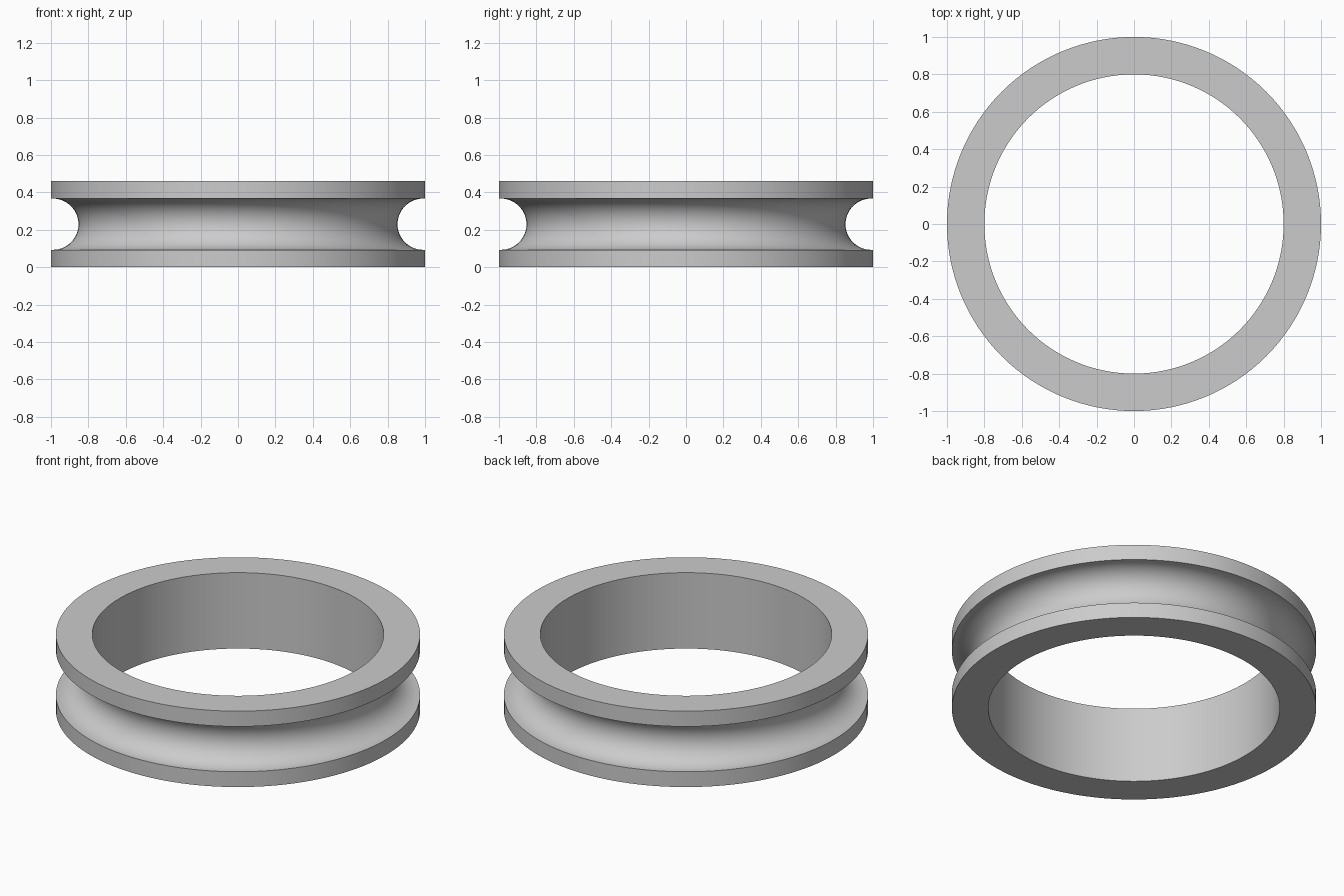
import bpy
import bmesh
from math import cos, sin, pi, radians

cube = bpy.data.objects.get("Cube")
if cube:
    bpy.data.objects.remove(cube, do_unlink=True)

OUTER, INNER, HEIGHT = 1.0, 0.8, 0.46
GROOVE_R, GROOVE_X = 0.137, 0.99
SEGMENTS, ARC_STEPS = 128, 32

grey = bpy.data.materials.new("plain_grey")
grey.use_nodes = True
color = (0.6, 0.6, 0.6, 1)
grey.diffuse_color = color
grey.node_tree.nodes["Principled BSDF"].inputs["Base Color"].default_value = color

# Cross-section: square rim with a round groove in the outer wall
mid = HEIGHT / 2
profile = [(INNER, HEIGHT), (INNER, 0), (OUTER, 0), (OUTER, mid - GROOVE_R)]
for i in range(ARC_STEPS + 1):
    a = pi * i / ARC_STEPS
    profile.append((GROOVE_X - GROOVE_R * sin(a), mid - GROOVE_R * cos(a)))
profile += [(OUTER, mid + GROOVE_R), (OUTER, HEIGHT)]

# Revolve the cross-section into the ring
bm = bmesh.new()
verts = [bm.verts.new((r, 0, z)) for r, z in profile]
edges = [bm.edges.new((v, verts[i - 1])) for i, v in enumerate(verts)]
bmesh.ops.spin(bm, geom=verts + edges, cent=(0, 0, 0), axis=(0, 0, 1),
               angle=2 * pi, steps=SEGMENTS, use_merge=True)
bmesh.ops.remove_doubles(bm, verts=bm.verts, dist=1e-5)
bmesh.ops.recalc_face_normals(bm, faces=bm.faces)

mesh = bpy.data.meshes.new("grooved_ring")
bm.to_mesh(mesh)
bm.free()
mesh.materials.append(grey)
ring = bpy.data.objects.new("grooved_ring", mesh)
bpy.context.collection.objects.link(ring)

# Smooth walls with crisp rims
bpy.context.view_layer.objects.active = ring
ring.select_set(True)
bpy.ops.object.shade_smooth_by_angle(angle=radians(30))
